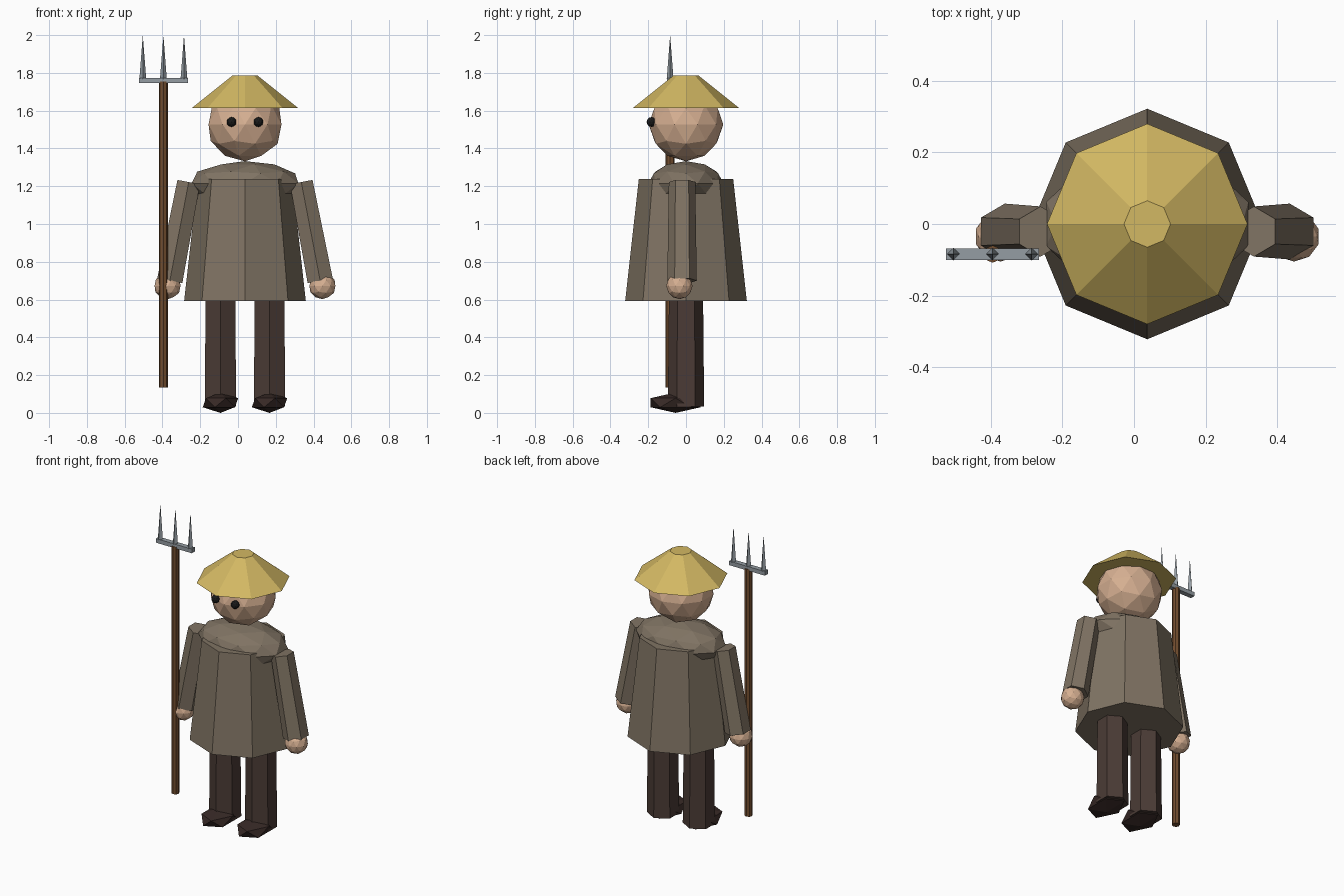
import bpy, bmesh, math
from mathutils import Vector, Matrix

if "Cube" in bpy.data.objects:
    bpy.data.objects.remove(bpy.data.objects["Cube"])

CX = 0.037  # body centre line


def material(name, rgb):
    m = bpy.data.materials.new(name)
    m.diffuse_color = (*rgb, 1)
    m.use_nodes = True
    m.node_tree.nodes["Principled BSDF"].inputs["Base Color"].default_value = m.diffuse_color
    return m


STRAW = material("straw", (0.65, 0.48, 0.125))
CLOTH = material("brown_cloth", (0.215, 0.172, 0.125))
SKIN = material("skin", (0.67, 0.43, 0.285))
TROUSER = material("dark_trousers", (0.07, 0.044, 0.036))
LEATHER = material("dark_leather", (0.038, 0.022, 0.019))
WOOD = material("wood", (0.17, 0.075, 0.028))
METAL = material("metal", (0.30, 0.34, 0.37))
BLACK = material("black", (0.01, 0.01, 0.01))


def finish(name, bm, mat):
    me = bpy.data.meshes.new(name)
    bm.to_mesh(me)
    bm.free()
    me.materials.append(mat)
    ob = bpy.data.objects.new(name, me)
    bpy.context.collection.objects.link(ob)
    return ob


def cone(name, a, b, r1, r2, sides, mat):
    """Tapered prism from point a to point b, one corner facing +y."""
    a, b = Vector(a), Vector(b)
    d = b - a
    tilt = Matrix.Rotation(math.atan2(d.x, d.z), 4, 'Y')
    bm = bmesh.new()
    bmesh.ops.create_cone(bm, cap_ends=True, segments=sides, radius1=r1, radius2=r2,
                          depth=d.length, matrix=Matrix.Translation((a + b) / 2) @ tilt)
    return finish(name, bm, mat)


def ball(name, centre, size, subdiv, mat):
    bm = bmesh.new()
    bmesh.ops.create_icosphere(bm, subdivisions=subdiv, radius=1,
                               matrix=Matrix.LocRotScale(Vector(centre), None, Vector(size)))
    return finish(name, bm, mat)


# Head, hat and torso
cone("hat", (CX, 0, 1.615), (CX, 0, 1.787), 0.28, 0.065, 8, STRAW)
ball("head", (CX, 0, 1.527), (0.203, 0.197, 0.195), 2, SKIN)
ball("shoulders", (CX, 0, 1.215), (0.297, 0.2, 0.118), 2, CLOTH)
cone("coat", (CX, 0, 0.593), (CX, 0, 1.237), 0.322, 0.25, 8, CLOTH)

# Paired parts
for side, s in (("left", -1), ("right", 1)):
    ball(side + "_eye", (CX + s * 0.071, -0.183, 1.54), (0.026, 0.026, 0.026), 2, BLACK)
    cone(side + "_sleeve", (CX + s * 0.398, -0.022, 0.7), (CX + s * 0.298, -0.02, 1.222),
         0.078, 0.07, 6, CLOTH)
    ball(side + "_hand", (CX + s * 0.41, -0.035, 0.672), (0.072, 0.07, 0.07), 2, SKIN)
    x = CX + s * 0.13
    cone(side + "_leg", (x, 0, 0.035), (x, 0, 0.66), 0.096, 0.09, 6, TROUSER)
    ball(side + "_shoe", (x, -0.055, 0.054), (0.105, 0.155, 0.054), 1, LEATHER)

# Pitchfork
PX, PY = -0.395, -0.084
cone("fork_handle", (PX, PY, 0.135), (PX, PY, 1.755), 0.024, 0.024, 8, WOOD)
bm = bmesh.new()
bmesh.ops.create_cube(bm, size=1, matrix=Matrix.LocRotScale(
    Vector((PX, PY, 1.759)), None, Vector((0.26, 0.032, 0.027))))
finish("fork_crossbar", bm, METAL)
for i in (-1, 0, 1):
    x = PX + i * 0.109
    cone("fork_tine", (x, PY, 1.768), (x, PY, 2.0), 0.018, 0.0, 4, METAL)
